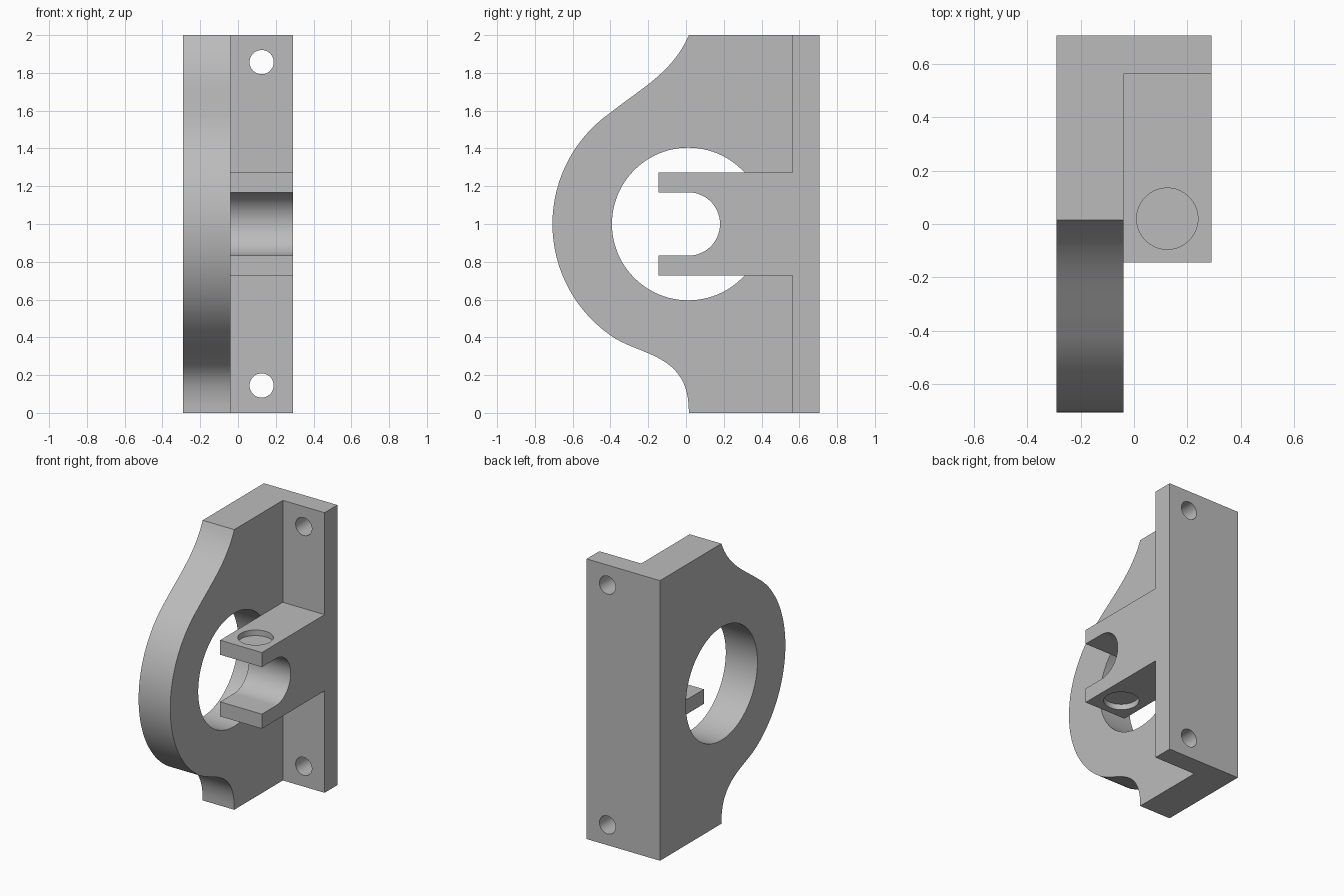
import bpy
import bmesh
from math import cos, sin, radians
from mathutils import Vector, geometry

if "Cube" in bpy.data.objects:
    bpy.data.objects.remove(bpy.data.objects["Cube"])

grey = bpy.data.materials.new("plain_grey")
grey.use_nodes = True
tone = (0.5, 0.5, 0.5, 1)
grey.diffuse_color = tone
grey.node_tree.nodes["Principled BSDF"].inputs["Base Color"].default_value = tone

LEFT, INNER, RIGHT = -0.29, -0.04, 0.29
BACK, FLANGE = 0.707, 0.563
AXIS_Y, AXIS_Z = 0.012, 1.0


def prism(name, points, direction):
    """Extrude a closed planar outline along a vector."""
    bm = bmesh.new()
    face = bm.faces.new([bm.verts.new(p) for p in points])
    new = bmesh.ops.extrude_face_region(bm, geom=[face])["geom"]
    verts = [v for v in new if isinstance(v, bmesh.types.BMVert)]
    bmesh.ops.translate(bm, verts=verts, vec=direction)
    bmesh.ops.recalc_face_normals(bm, faces=bm.faces)
    mesh = bpy.data.meshes.new(name)
    bm.to_mesh(mesh)
    bm.free()
    mesh.materials.append(grey)
    obj = bpy.data.objects.new(name, mesh)
    bpy.context.collection.objects.link(obj)
    return obj


def side_prism(name, outline, x0, x1):
    return prism(name, [(x0, y, z) for y, z in outline], (x1 - x0, 0, 0))


def arc(cy, cz, r, start, end, steps):
    angles = [radians(start + (end - start) * i / steps) for i in range(steps + 1)]
    return [(cy + r * cos(a), cz + r * sin(a)) for a in angles]


def bezier(*points):
    curve = geometry.interpolate_bezier(*[Vector(p) for p in points], 25)
    return [tuple(p)[:2] for p in curve]


def circle(r, steps):
    return arc(0, 0, r, 0, 360, steps)[:-1]


def combine(target, other, operation):
    other.hide_render = True
    mod = target.modifiers.new(operation.lower(), 'BOOLEAN')
    mod.operation = operation
    mod.solver = 'EXACT'
    mod.object = other
    bpy.context.view_layer.objects.active = target
    bpy.ops.object.modifier_apply(modifier=mod.name)
    bpy.data.objects.remove(other)


# Side plate with a rounded nose blending into the straight ends
nose = arc(AXIS_Y, AXIS_Z, 0.719, 125, 235, 60)
upper = bezier((0.015, 2), (-0.07, 1.8), (-0.25, 1.71), nose[0])
lower = bezier(nose[-1], (-0.25, 0.3), (0.02, 0.32), (0.015, 0))
outline = upper[:-1] + nose + lower[1:] + [(BACK, 0), (BACK, 2)]
body = side_prism("bearing_bracket", outline, LEFT, INNER)

# Large bore through the side plate
combine(body, side_prism("bore_cutter", arc(AXIS_Y, AXIS_Z, 0.404, 0, 360, 96)[:-1],
                         LEFT - 0.1, INNER + 0.1), 'DIFFERENCE')

# Back flange
flange = [(FLANGE, 0), (BACK, 0), (BACK, 2), (FLANGE, 2)]
combine(body, side_prism("back_flange", flange, INNER, RIGHT), 'UNION')

# Fork with a U-shaped slot
slot = arc(AXIS_Y, AXIS_Z, 0.168, -90, 90, 40)
top, bottom, tip = AXIS_Z + 0.272, AXIS_Z - 0.272, -0.145
fork = ([(tip, bottom), (FLANGE, bottom), (FLANGE, top), (tip, top), (tip, slot[-1][1])]
        + slot[::-1] + [(tip, slot[0][1])])
combine(body, side_prism("fork", fork, INNER, RIGHT), 'UNION')

# Shallow round recesses in the outer faces of both fork arms
hole_x, recess = 0.125, 0.04
for z, into in ((top, -recess), (bottom, recess)):
    start = z - into
    ring = [(hole_x + a, 0.02 + b, start) for a, b in circle(0.115, 64)]
    combine(body, prism("recess_cutter", ring, (0, 0, 2 * into)), 'DIFFERENCE')

# Mounting holes through the flange
for z in (0.145, 1.857):
    ring = [(hole_x, FLANGE - 0.1, z)] and [
        (hole_x + a, FLANGE - 0.1, z + b) for a, b in circle(0.064, 48)]
    combine(body, prism("mounting_hole_cutter", ring, (0, 0.4, 0)), 'DIFFERENCE')

# Merge flat regions so the casting reads as one piece
bm = bmesh.new()
bm.from_mesh(body.data)
bmesh.ops.remove_doubles(bm, verts=bm.verts, dist=0.0001)
bmesh.ops.dissolve_limit(bm, angle_limit=radians(0.2), verts=bm.verts, edges=bm.edges)
bm.to_mesh(body.data)
bm.free()

bpy.ops.object.select_all(action='DESELECT')
body.select_set(True)
bpy.context.view_layer.objects.active = body
bpy.ops.object.shade_smooth_by_angle(angle=radians(30))
